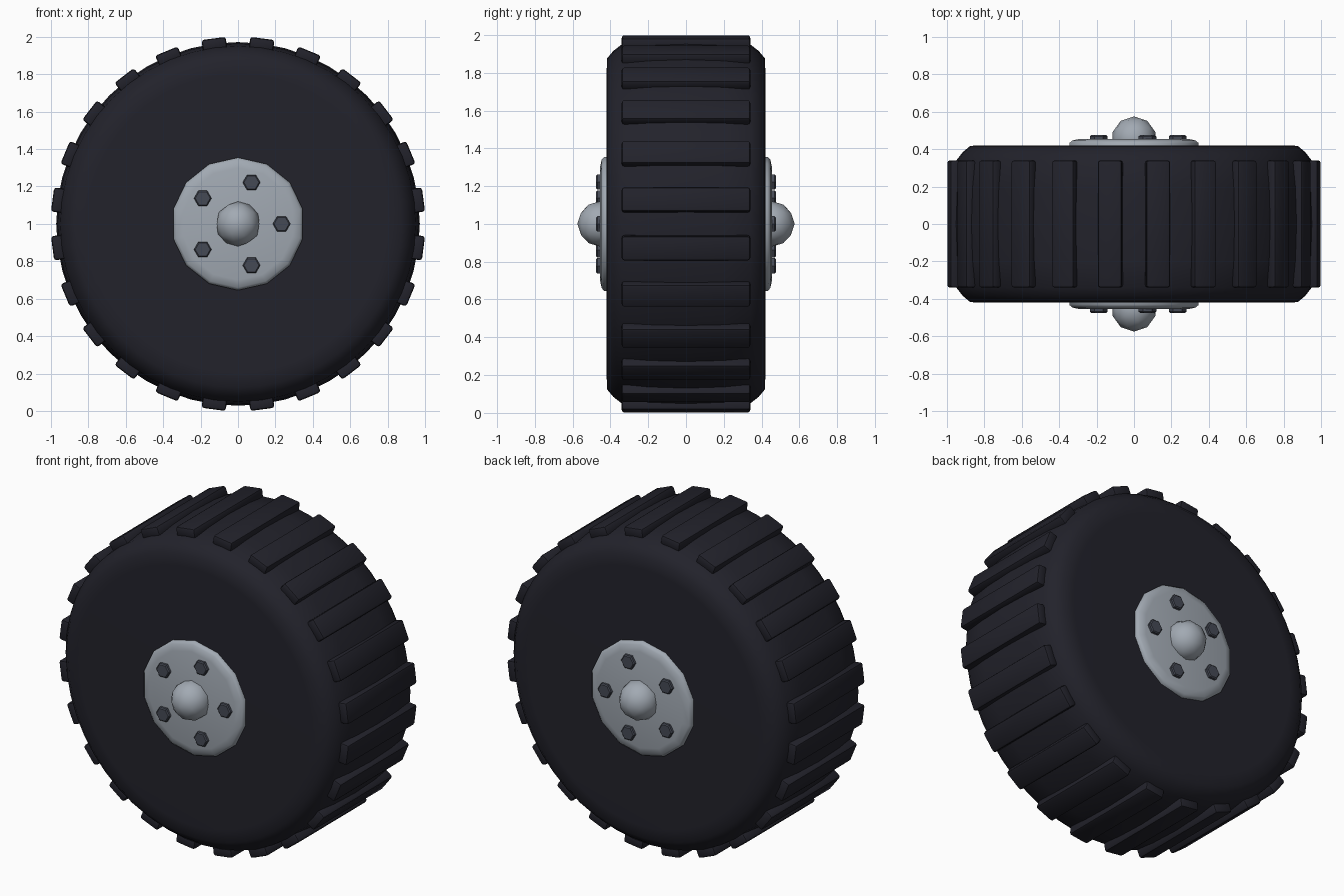
import bpy, bmesh
from math import pi, sin, cos, radians
from mathutils import Matrix

if "Cube" in bpy.data.objects:
    bpy.data.objects.remove(bpy.data.objects["Cube"])

CENTRE = Matrix.Translation((0, 0, 1))   # wheel axle runs along y at this height


def material(name, colour):
    m = bpy.data.materials.new(name)
    m.use_nodes = True
    m.diffuse_color = (*colour, 1)
    m.node_tree.nodes["Principled BSDF"].inputs["Base Color"].default_value = (*colour, 1)
    return m


rubber = material("black rubber", (0.016, 0.016, 0.024))
metal = material("pale grey metal", (0.36, 0.40, 0.45))
steel = material("dark steel", (0.06, 0.068, 0.09))


def finish(name, bm, mat, angle):
    """Turn a bmesh into a shaded, coloured object."""
    bmesh.ops.recalc_face_normals(bm, faces=bm.faces)
    me = bpy.data.meshes.new(name)
    bm.to_mesh(me)
    bm.free()
    me.materials.append(mat)
    ob = bpy.data.objects.new(name, me)
    ob.matrix_world = CENTRE
    bpy.context.collection.objects.link(ob)
    bpy.ops.object.select_all(action='DESELECT')
    ob.select_set(True)
    bpy.context.view_layer.objects.active = ob
    bpy.ops.object.shade_smooth_by_angle(angle=radians(angle))
    return ob


def lathe(name, profile, sides, mat, angle):
    """Revolve (radius, y) points about the axle and cap both ends."""
    bm = bmesh.new()
    rings = []
    for r, y in profile:
        turns = [2 * pi * i / sides for i in range(sides)]
        rings.append([bm.verts.new((r * sin(t), y, r * cos(t))) for t in turns])
    for a, b in zip(rings, rings[1:]):
        for i in range(sides):
            j = (i + 1) % sides
            bm.faces.new((a[i], a[j], b[j], b[i]))
    bm.faces.new(rings[0])
    bm.faces.new(rings[-1])
    return finish(name, bm, mat, angle)


# Tyre: barrel tread surface, rounded shoulders, flat walls
half = [(0.80, 0.42), (0.875, 0.418), (0.915, 0.385), (0.95, 0.34), (0.965, 0.2)]
lathe("tyre", half + [(0.972, 0)] + [(r, -y) for r, y in reversed(half)], 48, rubber, 60)

# Tread bars: bevelled blocks around the rim
BARS = 24
bm = bmesh.new()
for i in range(BARS):
    spin = Matrix.Rotation(2 * pi * (i + 0.5) / BARS, 4, 'Y')
    place = spin @ Matrix.Translation((0, 0, 0.969)) @ Matrix.Diagonal((0.13, 0.68, 0.062, 1))
    bmesh.ops.create_cube(bm, size=1, matrix=place)
bmesh.ops.bevel(bm, geom=bm.edges[:], offset=0.014, segments=2, profile=0.5, affect='EDGES')
finish("tread_bars", bm, rubber, 40)

# Hub plates, domes and bolts on both faces
for side, label in ((-1, "front"), (1, "back")):
    lathe(label + "_hub_plate",
          [(0.355, side * 0.40), (0.355, side * 0.432), (0.34, side * 0.446), (0.30, side * 0.455)],
          14, metal, 50)

    bm = bmesh.new()
    bmesh.ops.create_icosphere(bm, subdivisions=2, radius=0.12,
                               matrix=Matrix.Translation((0, side * 0.455, 0)))
    finish(label + "_hub_dome", bm, metal, 40)

    bm = bmesh.new()
    for i in range(5):
        t = 2 * pi * i / 5
        place = (Matrix.Translation((0.233 * cos(t), side * 0.455, 0.233 * sin(t)))
                 @ Matrix.Rotation(pi / 2, 4, 'X') @ Matrix.Rotation(pi / 2, 4, 'Z'))
        bmesh.ops.create_cone(bm, cap_ends=True, segments=6, radius1=0.047, radius2=0.047,
                              depth=0.04, matrix=place)
    caps = [e for e in bm.edges if all(v.co.y * side > 0.46 for v in e.verts)]
    bmesh.ops.bevel(bm, geom=caps, offset=0.006, segments=1, affect='EDGES')
    finish(label + "_bolts", bm, steel, 25)
